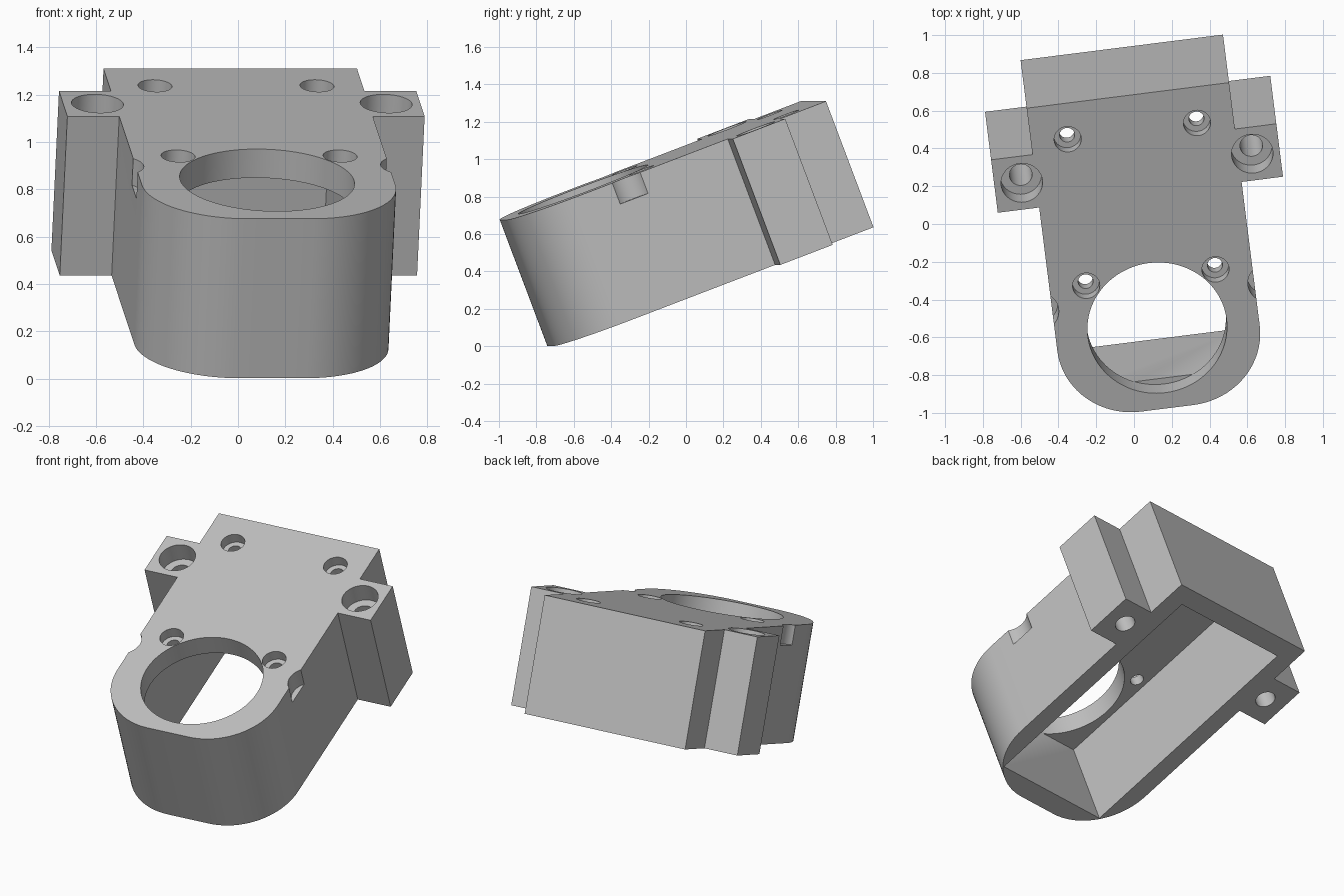
import bpy, bmesh, math
from mathutils import Matrix

cube = bpy.data.objects.get("Cube")
if cube:
    bpy.data.objects.remove(cube, do_unlink=True)

HEIGHT, PLATE = 0.721, 0.13
HALF, FRONT, BACK, FILLET = 0.54, -1.059, 0.727, 0.4
EAR_HALF, EAR_FRONT, EAR_BACK = 0.761, 0.16, 0.462


def prism(name, points, bottom, top):
    """Extrude a closed outline between two heights."""
    bm = bmesh.new()
    face = bm.faces.new([bm.verts.new((x, y, bottom)) for x, y in points])
    grown = bmesh.ops.extrude_face_region(bm, geom=[face])["geom"]
    verts = [v for v in grown if isinstance(v, bmesh.types.BMVert)]
    bmesh.ops.translate(bm, verts=verts, vec=(0, 0, top - bottom))
    bmesh.ops.recalc_face_normals(bm, faces=bm.faces)
    mesh = bpy.data.meshes.new(name)
    bm.to_mesh(mesh)
    bm.free()
    obj = bpy.data.objects.new(name, mesh)
    bpy.context.collection.objects.link(obj)
    return obj


def arc(cx, cy, r, start, end, steps):
    angles = [math.radians(start + (end - start) * i / steps) for i in range(steps + 1)]
    return [(cx + r * math.cos(a), cy + r * math.sin(a)) for a in angles]


def cut(target, points, bottom, top=0.1):
    """Subtract an extruded outline from the target."""
    cutter = prism("cutter", points, bottom, top)
    cutter.hide_render = True
    mod = target.modifiers.new("cut", "BOOLEAN")
    mod.operation, mod.solver, mod.object = "DIFFERENCE", "EXACT", cutter
    bpy.context.view_layer.objects.active = target
    bpy.ops.object.modifier_apply(modifier=mod.name)
    bpy.data.objects.remove(cutter, do_unlink=True)


def drill(target, x, y, r, bottom, sides=48):
    cut(target, arc(x, y, r, 0, 360, sides)[:-1], bottom)


# Housing outline: rounded nose, straight sides and two mounting ears
right = arc(HALF - FILLET, FRONT + FILLET, FILLET, -90, 0, 20)
right += [(HALF, EAR_FRONT), (EAR_HALF, EAR_FRONT), (EAR_HALF, EAR_BACK),
          (HALF, EAR_BACK), (HALF, BACK)]
outline = right + [(-x, y) for x, y in reversed(right)]
housing = prism("housing", outline, -HEIGHT, 0)

# Open cavity beneath the top plate
cx, cy0, cy1 = 0.418, -0.936, 0.609
cut(housing, [(-cx, cy0), (cx, cy0), (cx, cy1), (-cx, cy1)], -HEIGHT - 0.1, -PLATE)

# Large round opening, leaving a small ledge on the front wall
drill(housing, 0, -0.6, 0.37, -PLATE - 0.001, 96)

for side in (-1, 1):
    # Counterbored ear holes
    drill(housing, side * 0.615, 0.311, 0.11, -0.12)
    drill(housing, side * 0.615, 0.311, 0.06, -HEIGHT - 0.1)
    # Shallow side notches
    drill(housing, side * 0.615, -0.425, 0.11, -0.12)
    # Counterbored plate holes
    for y in (-0.313, 0.523):
        drill(housing, side * 0.345, y, 0.072, -0.065)
        drill(housing, side * 0.345, y, 0.04, -PLATE - 0.05)

# Tilted resting pose
housing.data.transform(
    Matrix.Translation((0, 0, 1.052))
    @ Matrix.Rotation(math.radians(7.2), 4, "Z")
    @ Matrix.Rotation(math.radians(20.8), 4, "X")
    @ Matrix.Translation((0.053, 0, 0)))

# Plain grey material
grey = bpy.data.materials.new("plain grey")
grey.use_nodes = True
color = (0.52, 0.52, 0.52, 1)
grey.diffuse_color = color
grey.node_tree.nodes["Principled BSDF"].inputs["Base Color"].default_value = color
housing.data.materials.clear()
housing.data.materials.append(grey)

bpy.ops.object.select_all(action="DESELECT")
housing.select_set(True)
bpy.context.view_layer.objects.active = housing
bpy.ops.object.shade_smooth_by_angle(angle=math.radians(30))
